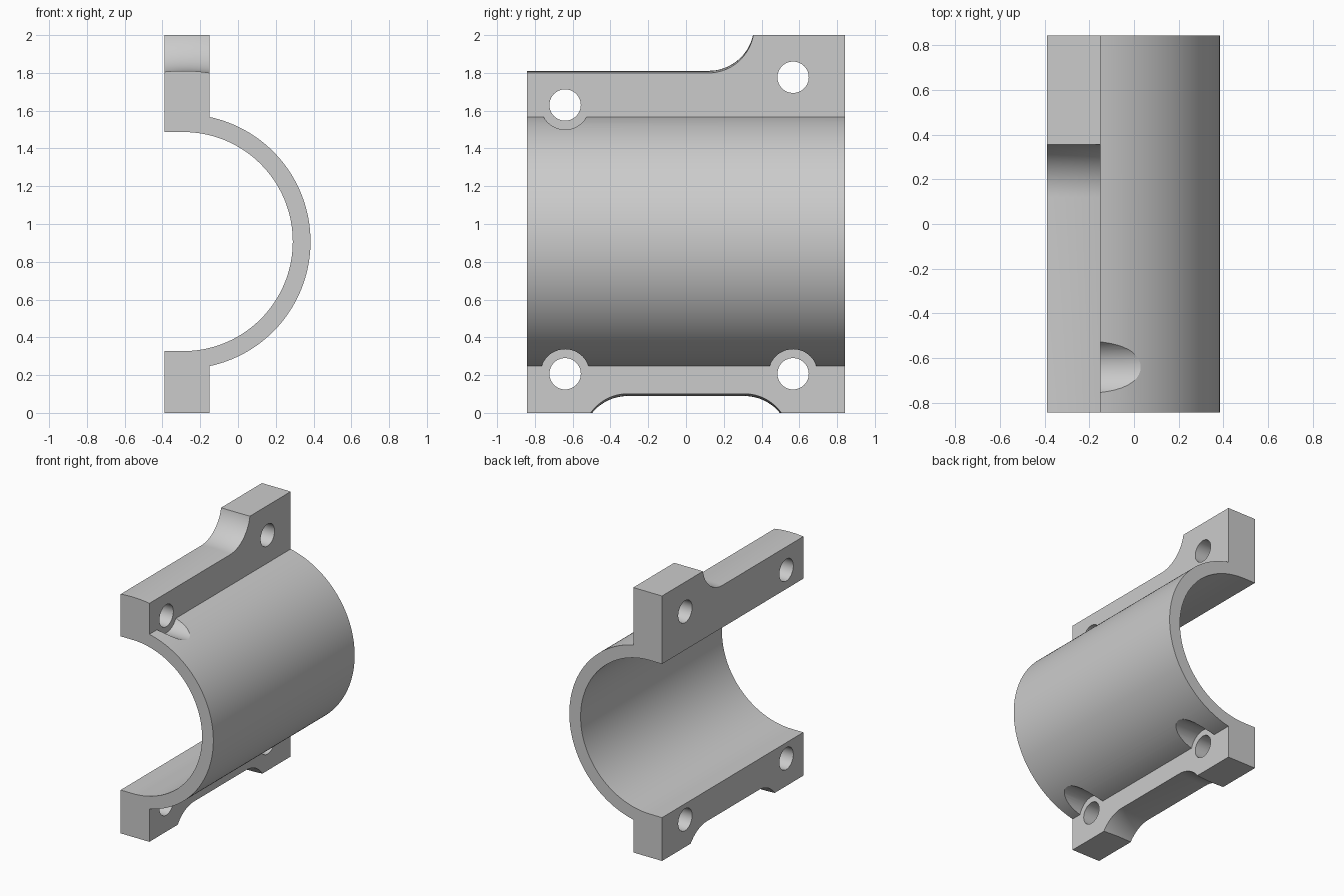
import bpy, bmesh
from math import radians, sin, cos, asin, pi
from mathutils import Matrix, Vector

old = bpy.data.objects.get("Cube")
if old:
    bpy.data.objects.remove(old)

# Main dimensions
AXIS_X, AXIS_Z = -0.29, 0.907
R_IN, R_OUT = 0.58, 0.674
BACK, FACE = -0.39, -0.15
HALF_LEN = 0.843

grey = bpy.data.materials.new("Plain grey")
grey.use_nodes = True
grey.diffuse_color = (0.6, 0.6, 0.6, 1)
grey.node_tree.nodes["Principled BSDF"].inputs["Base Color"].default_value = (0.6, 0.6, 0.6, 1)


def make_object(name, bm):
    bmesh.ops.recalc_face_normals(bm, faces=bm.faces)
    mesh = bpy.data.meshes.new(name)
    bm.to_mesh(mesh)
    bm.free()
    mesh.materials.append(grey)
    obj = bpy.data.objects.new(name, mesh)
    bpy.context.collection.objects.link(obj)
    return obj


def arc(cx, cy, r, start, end, steps):
    angles = [start + (end - start) * i / steps for i in range(steps + 1)]
    return [(cx + r * cos(a), cy + r * sin(a)) for a in angles]


def half_shell():
    # Half pipe with upper and lower flanges, extruded along its axis
    a = pi / 2 - asin((FACE - AXIS_X) / R_OUT)
    profile = [(BACK, 0), (FACE, 0)]
    profile += arc(AXIS_X, AXIS_Z, R_OUT, -a, a, 72)
    profile += [(FACE, 2), (BACK, 2), (BACK, AXIS_Z + R_IN)]
    profile += arc(AXIS_X, AXIS_Z, R_IN, pi / 2, -pi / 2, 72)
    profile += [(BACK, AXIS_Z - R_IN)]
    bm = bmesh.new()
    face = bm.faces.new([bm.verts.new((x, -HALF_LEN, z)) for x, z in profile])
    ext = bmesh.ops.extrude_face_region(bm, geom=[face])
    moved = [v for v in ext["geom"] if isinstance(v, bmesh.types.BMVert)]
    bmesh.ops.translate(bm, verts=moved, vec=(0, 2 * HALF_LEN, 0))
    return make_object("clamp_half_shell", bm)


def rod(name, y, z, r, x0, x1):
    bm = bmesh.new()
    place = Matrix.Translation(((x0 + x1) / 2, y, z)) @ Matrix.Rotation(pi / 2, 4, 'Y')
    bmesh.ops.create_cone(bm, cap_ends=True, segments=48, radius1=r, radius2=r,
                          depth=x1 - x0, matrix=place)
    return make_object(name, bm)


def turned_cutter(name, profile, side):
    # Sweep a (y, radius) profile about the pipe axis
    bm = bmesh.new()
    face = bm.faces.new([bm.verts.new((AXIS_X, y, AXIS_Z + side * r)) for y, r in profile])
    centre, axis = Vector((AXIS_X, 0, AXIS_Z)), Vector((0, 1, 0))
    spread = radians(16)
    bmesh.ops.rotate(bm, verts=bm.verts, cent=centre, matrix=Matrix.Rotation(-spread, 3, axis))
    bmesh.ops.spin(bm, geom=[face] + face.edges[:] + face.verts[:], cent=centre, axis=axis,
                   angle=2 * spread, steps=16, use_duplicate=False)
    # Close the starting end if the sweep left it open
    edges = [e for e in bm.edges if e.is_boundary]
    if edges:
        bmesh.ops.holes_fill(bm, edges=edges)
    return make_object(name, bm)


def cut(body, cutter):
    cutter.hide_render = True
    mod = body.modifiers.new("cut", 'BOOLEAN')
    mod.operation, mod.solver, mod.object = 'DIFFERENCE', 'EXACT', cutter
    bpy.context.view_layer.objects.active = body
    bpy.ops.object.modifier_apply(modifier=mod.name)
    bpy.data.objects.remove(cutter)


body = half_shell()

# Spot faces for bolt heads, then bolt holes
holes = [(-0.64, 1.63), (0.567, 1.777), (-0.64, 0.207), (0.567, 0.207)]
for y, z in holes:
    cut(body, rod("spot_face_cutter", y, z, 0.13, FACE, 0.4))
for y, z in holes:
    cut(body, rod("bolt_hole_cutter", y, z, 0.083, -0.6, 0.1))

# Upper step with a concave fillet
R_FIL = 0.24
step_r, step_y = 0.904, 0.12
upper = [(-1, 1.3), (-1, step_r)]
upper += arc(step_y, step_r + R_FIL, R_FIL, -pi / 2, 0, 20) + [(step_y + R_FIL, 1.3)]
cut(body, turned_cutter("upper_step_cutter", upper, 1))

# Lower relief with fillets at both ends
low_r, low_y = 0.818, 0.31
lower = arc(-low_y, low_r + R_FIL, R_FIL, -pi, -pi / 2, 20)
lower += arc(low_y, low_r + R_FIL, R_FIL, -pi / 2, 0, 20)
lower += [(low_y + R_FIL, 1.2), (-low_y - R_FIL, 1.2)]
cut(body, turned_cutter("lower_relief_cutter", lower, -1))

# Smooth curved surfaces, crisp edges
bpy.ops.object.select_all(action='DESELECT')
body.select_set(True)
bpy.context.view_layer.objects.active = body
bpy.ops.object.shade_smooth_by_angle(angle=radians(25))
